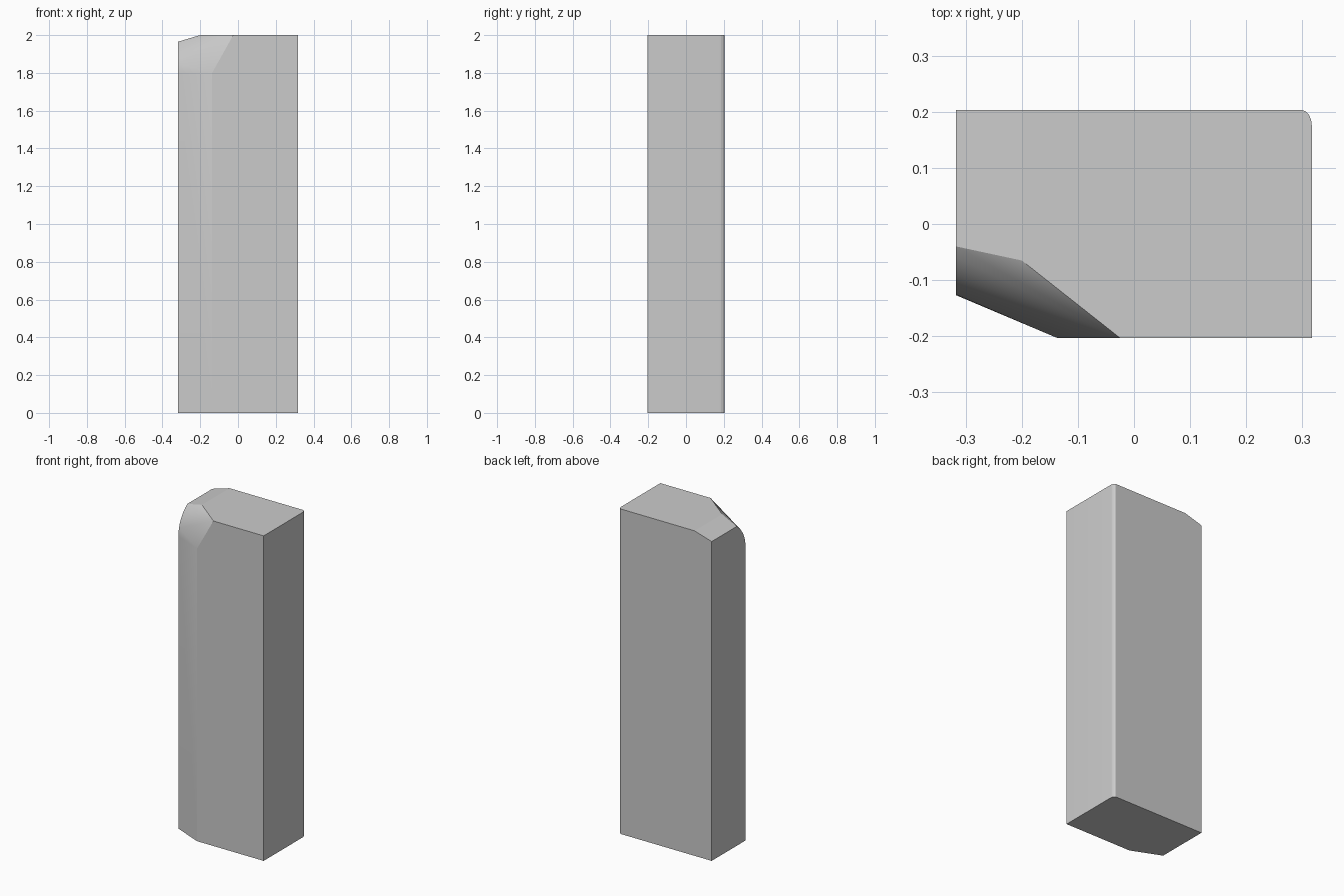
import bpy, bmesh
from math import sin, cos, pi, radians

if "Cube" in bpy.data.objects:
    bpy.data.objects.remove(bpy.data.objects["Cube"])

HX, HY, TOP = 0.317, 0.203, 2.0

# Footprint: front-left corner cut, back-right corner softly rounded
rounded = [(HX - 0.018 + 0.018 * sin(a), HY - 0.028 + 0.028 * cos(a))
           for a in [i * pi / 8 for i in range(5)]]
right_side = rounded + [(HX, -HY)]
cut = [(-0.137, -HY), (-HX, -0.127)]

points = [(x, y, 0) for x, y in right_side + cut + [(-HX, HY)]]
points += [(x, y, TOP) for x, y in right_side]

# Top edge: sloped left shoulder and the end of the corner flare
points += [(-0.2, HY, TOP), (-0.2, -0.065, TOP), (-0.025, -HY, TOP),
           (-HX, HY, 1.965)]

# Corner cut ends at 1.8, then rolls back along an arc on the left side
points += [(x, y, 1.8) for x, y in cut]
R, SWEEP, STEPS = 0.2, radians(55.6), 8
for i in range(1, STEPS + 1):
    a = SWEEP * i / STEPS
    points.append((-HX, -0.127 + R * (1 - cos(a)), 1.8 + R * sin(a)))

# The block is convex, so its skin is the hull of these corners
bm = bmesh.new()
for p in points:
    bm.verts.new(p)
bmesh.ops.convex_hull(bm, input=bm.verts)
bmesh.ops.dissolve_limit(bm, angle_limit=radians(0.5), verts=bm.verts, edges=bm.edges)
bmesh.ops.recalc_face_normals(bm, faces=bm.faces)
mesh = bpy.data.meshes.new("stone_block")
bm.to_mesh(mesh)
bm.free()

block = bpy.data.objects.new("stone_block", mesh)
bpy.context.collection.objects.link(block)
bpy.context.view_layer.objects.active = block
block.select_set(True)
bpy.ops.object.shade_smooth_by_angle(angle=radians(15))
